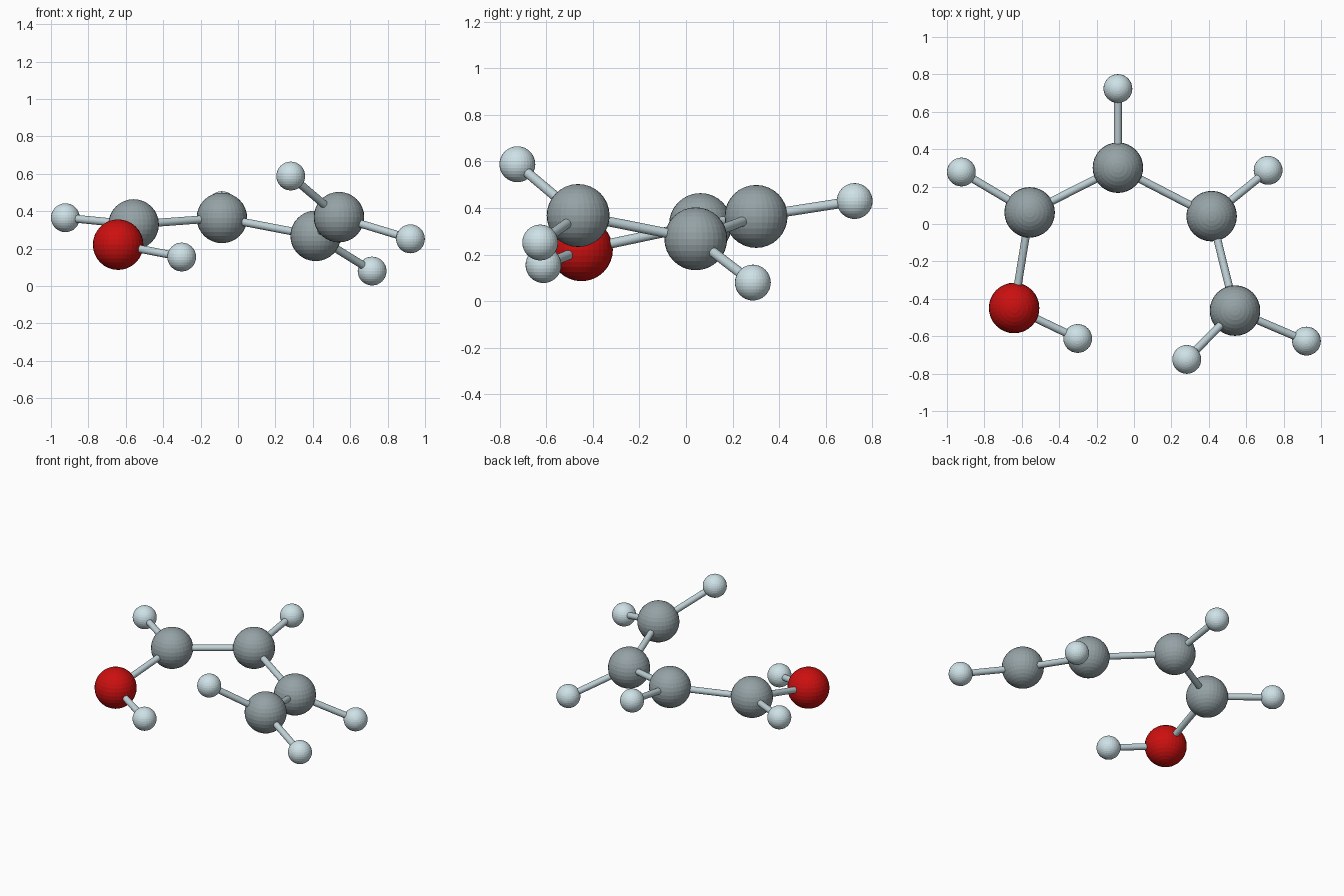
import bpy
from mathutils import Vector

if "Cube" in bpy.data.objects:
    bpy.data.objects.remove(bpy.data.objects["Cube"])


def material(name, rgb):
    m = bpy.data.materials.new(name)
    m.diffuse_color = (*rgb, 1)
    m.use_nodes = True
    m.node_tree.nodes["Principled BSDF"].inputs["Base Color"].default_value = m.diffuse_color
    return m


carbon_mat = material("grey", (0.30, 0.36, 0.38))
oxygen_mat = material("red", (0.60, 0.005, 0.005))
hydrogen_mat = material("pale_blue", (0.62, 0.76, 0.80))
bond_mat = material("bond_grey", (0.52, 0.64, 0.68))

BIG, SMALL, BOND = 0.135, 0.077, 0.021

# Atom centres
atoms = {
    "oxygen": (-0.641, -0.449, 0.221),
    "carbon_1": (-0.558, 0.062, 0.329),
    "carbon_2": (-0.086, 0.301, 0.364),
    "carbon_3": (0.415, 0.042, 0.268),
    "carbon_4": (0.540, -0.463, 0.368),
    "hydrogen_oxygen": (-0.301, -0.612, 0.155),
    "hydrogen_1": (-0.923, 0.278, 0.365),
    "hydrogen_2": (-0.086, 0.724, 0.430),
    "hydrogen_3": (0.717, 0.287, 0.080),
    "hydrogen_4a": (0.282, -0.724, 0.588),
    "hydrogen_4b": (0.922, -0.626, 0.252),
}

# Pairs joined by a rod
bonds = [
    ("oxygen", "carbon_1"), ("carbon_1", "carbon_2"),
    ("carbon_2", "carbon_3"), ("carbon_3", "carbon_4"),
    ("oxygen", "hydrogen_oxygen"), ("carbon_1", "hydrogen_1"),
    ("carbon_2", "hydrogen_2"), ("carbon_3", "hydrogen_3"),
    ("carbon_4", "hydrogen_4a"), ("carbon_4", "hydrogen_4b"),
]


def add_atom(name, centre):
    small = name.startswith("hydrogen")
    bpy.ops.mesh.primitive_uv_sphere_add(
        segments=32, ring_count=16, radius=SMALL if small else BIG, location=centre)
    ob = bpy.context.object
    ob.name = name + "_atom"
    mat = hydrogen_mat if small else oxygen_mat if name == "oxygen" else carbon_mat
    ob.data.materials.append(mat)


def add_bond(a, b):
    p, q = Vector(atoms[a]), Vector(atoms[b])
    bpy.ops.mesh.primitive_cylinder_add(
        vertices=24, radius=BOND, depth=(q - p).length, location=(p + q) / 2)
    ob = bpy.context.object
    ob.name = f"bond_{a}_to_{b}"
    ob.rotation_euler = (q - p).to_track_quat('Z', 'Y').to_euler()
    ob.data.materials.append(bond_mat)
    bpy.ops.object.shade_smooth_by_angle()


# Balls
for name, centre in atoms.items():
    add_atom(name, centre)

# Rods
for a, b in bonds:
    add_bond(a, b)
